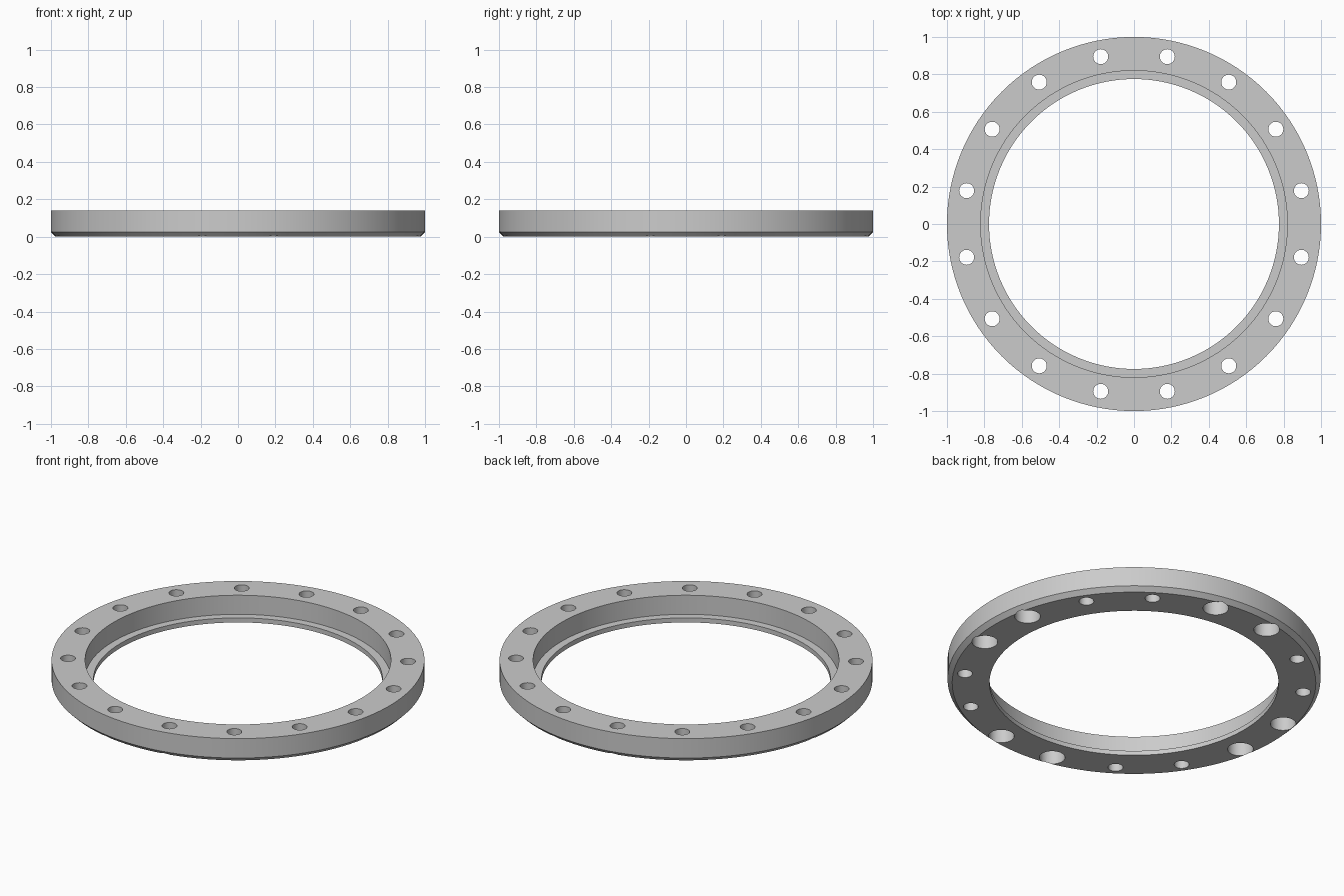
import bpy, bmesh, math
from mathutils import Matrix

if "Cube" in bpy.data.objects:
    bpy.data.objects.remove(bpy.data.objects["Cube"])

HEIGHT = 0.14
BOLT_CIRCLE = 0.912
SEGMENTS = 128

grey = bpy.data.materials.new("light grey metal")
grey.diffuse_color = (0.6, 0.6, 0.6, 1)
grey.use_nodes = True
grey.node_tree.nodes["Principled BSDF"].inputs["Base Color"].default_value = grey.diffuse_color


def make_object(name, bm):
    bmesh.ops.recalc_face_normals(bm, faces=bm.faces)
    mesh = bpy.data.meshes.new(name)
    bm.to_mesh(mesh)
    bm.free()
    mesh.materials.append(grey)
    obj = bpy.data.objects.new(name, mesh)
    bpy.context.collection.objects.link(obj)
    return obj


def drill_set(name, indices, radius, z0, z1):
    """Cylinders on the bolt circle, used as cutters."""
    bm = bmesh.new()
    for i in indices:
        a = math.radians(11.25 + 22.5 * i)
        spot = Matrix.Translation((BOLT_CIRCLE * math.cos(a),
                                   BOLT_CIRCLE * math.sin(a), (z0 + z1) / 2))
        bmesh.ops.create_cone(bm, cap_ends=True, segments=32, radius1=radius,
                              radius2=radius, depth=z1 - z0, matrix=spot)
    obj = make_object(name, bm)
    obj.hide_render = True
    return obj


# Ring section: chamfered lower rim, stepped bore with a thin bottom lip
profile = [(0.775, 0), (0.975, 0), (1, 0.025), (1, HEIGHT),
           (0.82, HEIGHT), (0.82, 0.027), (0.775, 0.027)]
bm = bmesh.new()
rings = []
for s in range(SEGMENTS):
    a = 2 * math.pi * s / SEGMENTS
    rings.append([bm.verts.new((r * math.cos(a), r * math.sin(a), z))
                  for r, z in profile])
for s in range(SEGMENTS):
    here, there = rings[s], rings[(s + 1) % SEGMENTS]
    for k in range(len(profile)):
        n = (k + 1) % len(profile)
        bm.faces.new((here[k], there[k], there[n], here[n]))
flange = make_object("flange_ring", bm)

# Sixteen through holes; the pairs beside each axis are counterbored below
cutters = [
    drill_set("bolt_hole_cutter", range(16), 0.04, -0.1, 0.3),
    drill_set("counterbore_cutter",
              [i for i in range(16) if i % 4 in (0, 3)], 0.069, -0.1, 0.08),
]
bpy.context.view_layer.objects.active = flange
flange.select_set(True)
for cutter in cutters:
    mod = flange.modifiers.new(cutter.name, 'BOOLEAN')
    mod.operation = 'DIFFERENCE'
    mod.solver = 'EXACT'
    mod.object = cutter
    bpy.ops.object.modifier_apply(modifier=mod.name)
for cutter in cutters:
    bpy.data.objects.remove(cutter)

# Smooth walls, crisp edges
bpy.ops.object.shade_smooth_by_angle(angle=math.radians(30))
